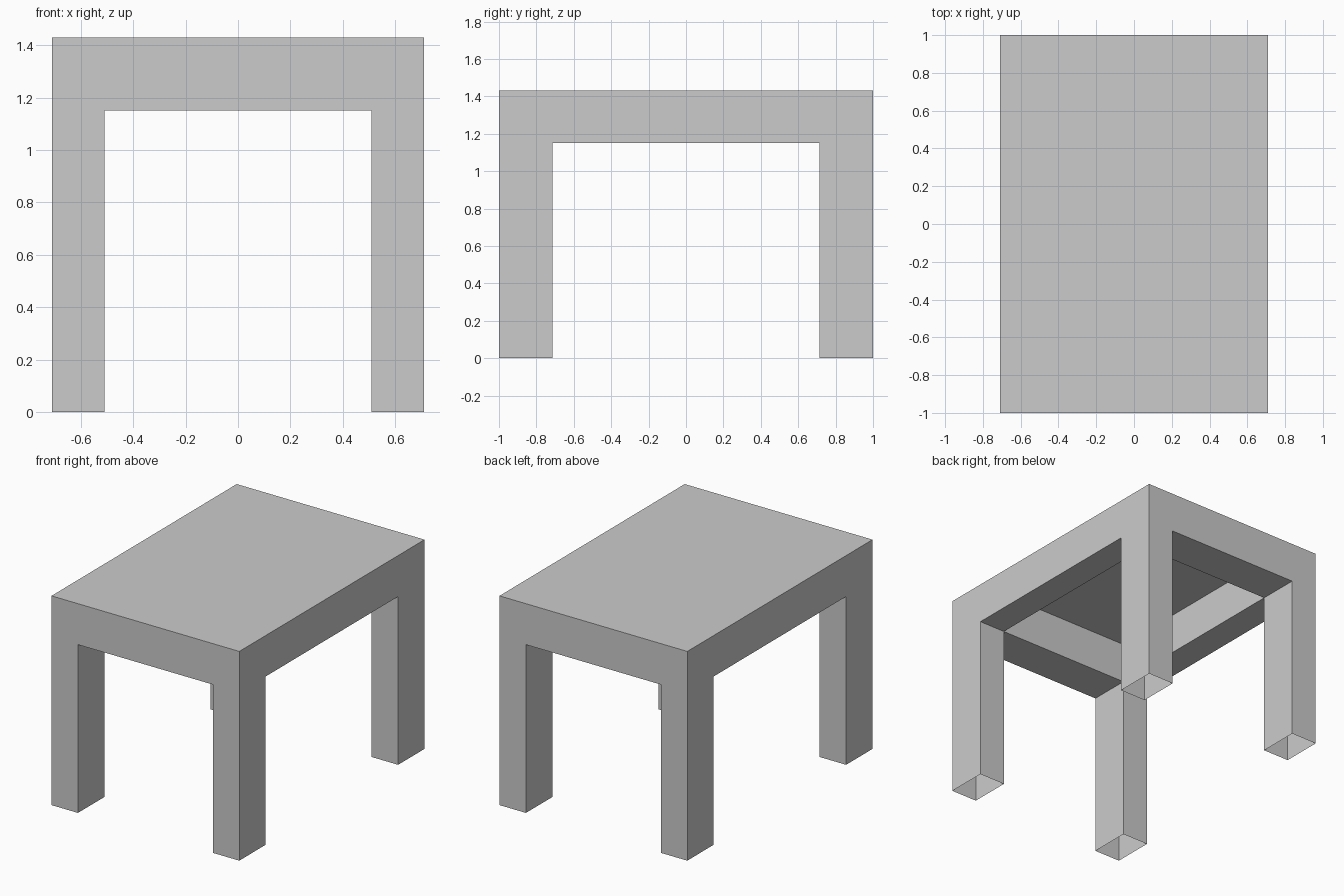
import bpy
import bmesh
from mathutils import Vector

cube = bpy.data.objects.get("Cube")
if cube:
    bpy.data.objects.remove(cube, do_unlink=True)

# Overall size, leg section and apron underside
HALF = (0.71, 1.0)
INNER = (0.51, 0.715)
TOP = 1.43
APRON = 1.15

# One flat grey
grey = bpy.data.materials.new("plain_grey")
grey.use_nodes = True
grey.diffuse_color = (0.6, 0.6, 0.6, 1)
grey.node_tree.nodes["Principled BSDF"].inputs["Base Color"].default_value = (0.6, 0.6, 0.6, 1)


def extrude_to(bm, faces, z, keep):
    """Extrude faces straight down to height z and return the new end faces."""
    result = bmesh.ops.extrude_face_region(bm, geom=faces, use_keep_orig=keep)["geom"]
    for item in result:
        if isinstance(item, bmesh.types.BMVert):
            item.co.z = z
    return [item for item in result if isinstance(item, bmesh.types.BMFace)]


def is_corner(face):
    c = face.calc_center_median()
    return abs(c.x) > INNER[0] and abs(c.y) > INNER[1]


bm = bmesh.new()

# Tabletop: three by three cells, with the corner cells over the legs
xs, ys = [(-h, -i, i, h) for h, i in zip(HALF, INNER)]
grid = [[bm.verts.new((x, y, TOP)) for y in ys] for x in xs]
cells = {}
for i in range(3):
    for j in range(3):
        cells[i, j] = bm.faces.new((grid[i][j], grid[i + 1][j],
                                    grid[i + 1][j + 1], grid[i][j + 1]))

# Apron: the ring of cells drops below the thin top
ring = [face for key, face in cells.items() if key != (1, 1)]
underside = extrude_to(bm, ring, APRON, True)

# Legs: hollow tubes, open at the feet
corners = [face for face in underside if is_corner(face)]
feet = extrude_to(bm, corners, 0, False)
bmesh.ops.delete(bm, geom=feet, context="FACES_ONLY")

# Turn every face away from the solid it encloses
bm.normal_update()
for face in bm.faces:
    c, n = face.calc_center_median(), face.normal
    if abs(n.z) > 0.5:
        wanted = Vector((0, 0, 1 if c.z > APRON + 0.1 else -1))
    else:
        axis = 0 if abs(n.x) > 0.5 else 1
        outer = abs(c[axis]) > HALF[axis] - 0.01
        wanted = Vector((0, 0, 0))
        wanted[axis] = c[axis] if outer else -c[axis]
    if n.dot(wanted) < 0:
        face.normal_flip()

mesh = bpy.data.meshes.new("table")
bm.to_mesh(mesh)
bm.free()
mesh.materials.append(grey)
table = bpy.data.objects.new("table", mesh)
bpy.context.collection.objects.link(table)
